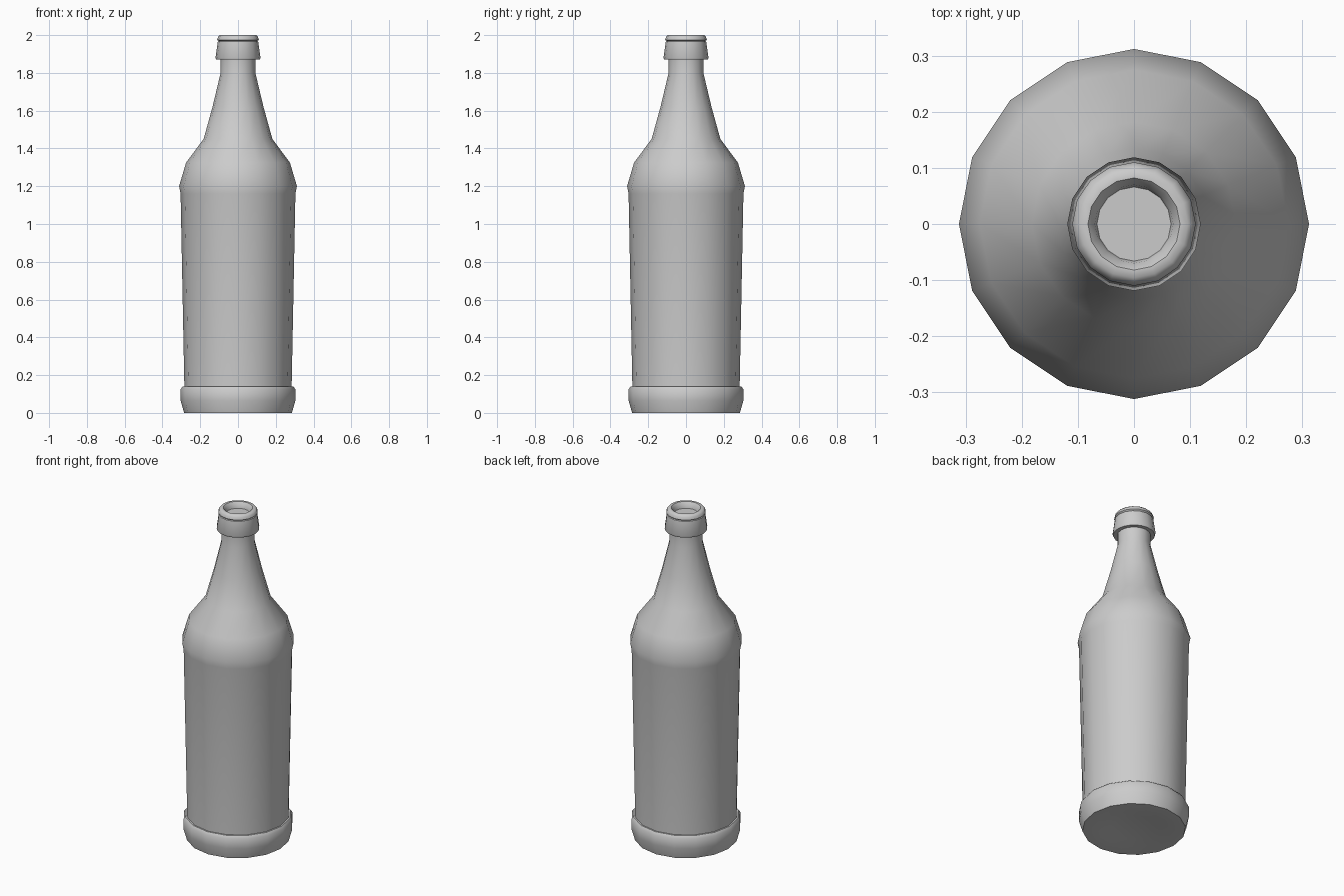
import bpy, bmesh
from math import cos, sin, pi, radians

if "Cube" in bpy.data.objects:
    bpy.data.objects.remove(bpy.data.objects["Cube"])

SIDES = 16

# Half-profile (radius, height) from the underside up and into the mouth
profile = [
    (0.13, 0.012), (0.20, 0.0), (0.285, 0.0),             # base
    (0.304, 0.065), (0.304, 0.125), (0.293, 0.14),        # heel band
    (0.284, 0.14), (0.304, 1.16), (0.312, 1.20),          # body
    (0.275, 1.325), (0.182, 1.45),                        # shoulder
    (0.135, 1.62), (0.092, 1.80), (0.092, 1.87),          # neck
    (0.115, 1.87), (0.119, 1.88), (0.107, 1.965),         # collar
    (0.102, 1.968), (0.110, 1.975), (0.106, 1.99),        # lip ring
    (0.096, 2.0), (0.082, 2.0), (0.070, 1.985),           # rolled mouth
    (0.066, 1.965),
]


def lathe(name, points, sides):
    bm = bmesh.new()
    rings = [[bm.verts.new((r * cos(2 * pi * i / sides), r * sin(2 * pi * i / sides), z))
              for i in range(sides)] for r, z in points]
    for a, b in zip(rings, rings[1:]):
        for i in range(sides):
            j = (i + 1) % sides
            bm.faces.new((a[i], a[j], b[j], b[i]))
    # Close the underside and the stopper surface in the mouth
    bm.faces.new(rings[0][::-1])
    bm.faces.new(rings[-1])
    bmesh.ops.recalc_face_normals(bm, faces=bm.faces)
    mesh = bpy.data.meshes.new(name)
    bm.to_mesh(mesh)
    bm.free()
    obj = bpy.data.objects.new(name, mesh)
    bpy.context.collection.objects.link(obj)
    bpy.context.view_layer.objects.active = obj
    obj.select_set(True)
    bpy.ops.object.shade_smooth_by_angle(angle=radians(50))
    return obj


lathe("bottle", profile, SIDES)
